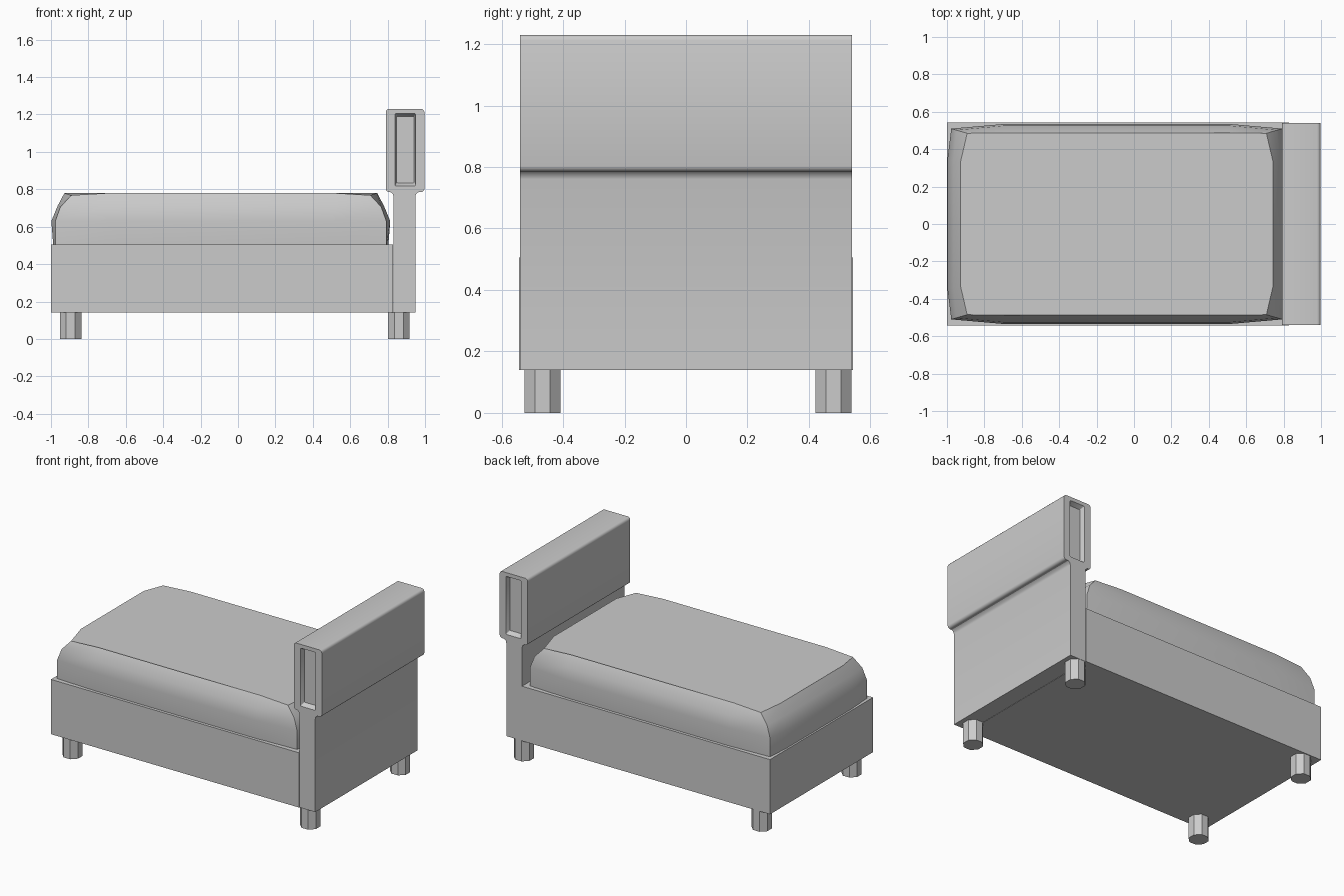
import bpy, bmesh, math

if "Cube" in bpy.data.objects:
    bpy.data.objects.remove(bpy.data.objects["Cube"])


def finish(name, bm, angle=None):
    bmesh.ops.recalc_face_normals(bm, faces=bm.faces)
    mesh = bpy.data.meshes.new(name)
    bm.to_mesh(mesh)
    bm.free()
    ob = bpy.data.objects.new(name, mesh)
    bpy.context.collection.objects.link(ob)
    if angle:
        bpy.ops.object.select_all(action='DESELECT')
        bpy.context.view_layer.objects.active = ob
        ob.select_set(True)
        bpy.ops.object.shade_smooth_by_angle(angle=math.radians(angle))
    return ob


def loft(name, rings, angle=None):
    """Skin a list of equally long point rings and cap both ends."""
    bm = bmesh.new()
    loops = [[bm.verts.new(p) for p in ring] for ring in rings]
    for a, b in zip(loops, loops[1:]):
        for i in range(len(a)):
            j = (i + 1) % len(a)
            bm.faces.new((a[i], a[j], b[j], b[i]))
    bm.faces.new(loops[0])
    bm.faces.new(loops[-1])
    return finish(name, bm, angle)


def box(name, x0, x1, y0, y1, z0, z1):
    rect = [(x0, y0), (x1, y0), (x1, y1), (x0, y1)]
    return loft(name, [[(x, y, z) for x, y in rect] for z in (z0, z1)])


def rounded_rect(y, x0, x1, z0, z1, r, steps=3):
    pts = []
    corners = [(x1 - r, z1 - r), (x0 + r, z1 - r), (x0 + r, z0 + r), (x1 - r, z0 + r)]
    for k, (cx, cz) in enumerate(corners):
        for s in range(steps + 1):
            a = math.pi / 2 * (k + s / steps)
            pts.append((cx + r * math.cos(a), y, cz + r * math.sin(a)))
    return pts


def mattress_ring(ex, ey, mx, my, cx, cy, z, cz):
    """Twelve points: end edge (ex, ey), side edge (mx, my), corner (cx, cy)."""
    quarter = [(ex, ey, z), (cx, cy, cz), (mx, my, z)]
    ring = []
    for sx, sy in ((1, 1), (-1, 1), (-1, -1), (1, -1)):
        q = quarter if sx * sy > 0 else quarter[::-1]
        ring += [(-0.092 + sx * x, sy * y, h) for x, y, h in q]
    return ring


# Base box
box("bed_base", -1.0, 0.83, -0.543, 0.543, 0.14, 0.505)

# Mattress with softened sides and clipped corners
loft("mattress", [
    mattress_ring(0.895, 0.35, 0.60, 0.522, 0.885, 0.51, 0.49, 0.49),
    mattress_ring(0.906, 0.34, 0.60, 0.535, 0.885, 0.51, 0.63, 0.63),
    mattress_ring(0.873, 0.34, 0.60, 0.526, 0.858, 0.502, 0.71, 0.705),
    mattress_ring(0.836, 0.33, 0.60, 0.487, 0.80, 0.485, 0.78, 0.768),
], 35)

# Headboard panel, flaring at the top where it meets the pad
half = [(0.058, 0.14), (0.058, 0.76), (0.062, 0.775), (0.075, 0.785)]
outline = [(0.89 + x, z) for x, z in half] + [(0.89 - x, z) for x, z in half[::-1]]
loft("headboard_panel", [[(x, y, z) for x, z in outline] for y in (-0.54, 0.54)], 40)

# Headboard pad with a recess in each end
inner = (0.848, 0.942, 0.835, 1.19, 0.004)
opening = (0.84, 0.95, 0.818, 1.205, 0.006)
outer = (0.79, 0.997, 0.785, 1.23, 0.018)
loft("headboard_pad", [rounded_rect(y, *shape) for y, shape in (
    (-0.51, inner), (-0.54, opening), (-0.54, outer),
    (0.54, outer), (0.54, opening), (0.51, inner))], 40)

# Eight-sided legs
for end, x in (("foot", -0.895), ("head", 0.86)):
    for side, y in (("front", -0.467), ("back", 0.48)):
        r = 0.058 / math.cos(math.pi / 8)
        rings = [[(x + r * math.cos(math.pi / 8 + i * math.pi / 4),
                   y + r * math.sin(math.pi / 8 + i * math.pi / 4), z)
                  for i in range(8)] for z in (0, 0.145)]
        loft(f"{end}_{side}_leg", rings)
